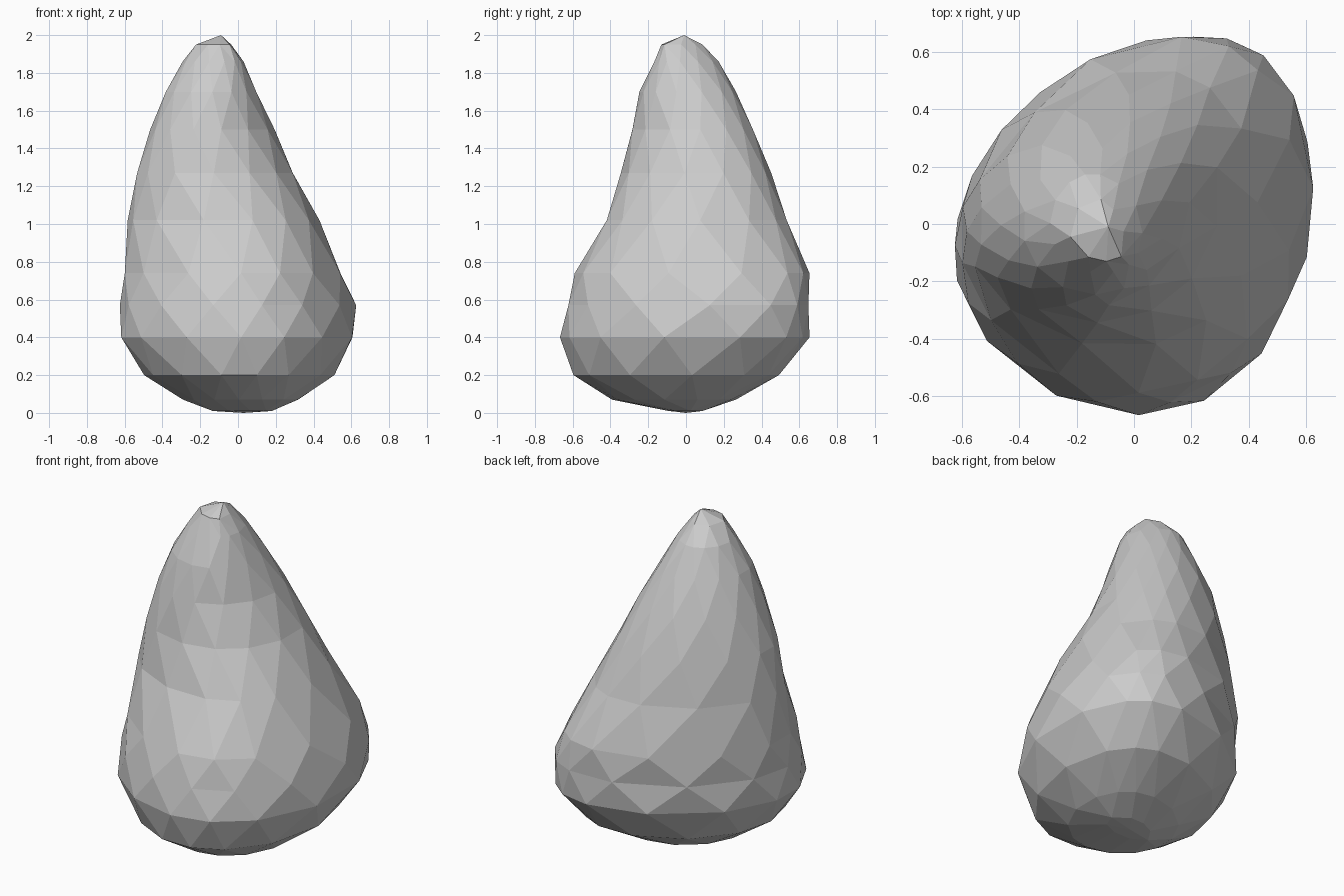
import bpy, bmesh, math

if "Cube" in bpy.data.objects:
    bpy.data.objects.remove(bpy.data.objects["Cube"])

SIDES = 14
# Height, then reach of the section in 8 directions (every 45 degrees from +x)
LEVELS = [
    (0.01, .19, .14, .10, .08, .14, .12, .10, .14),
    (0.07, .33, .31, .27, .23, .31, .35, .40, .36),
    (0.20, .50, .57, .50, .43, .51, .55, .61, .56),
    (0.40, .61, .74, .655, .54, .65, .64, .67, .65),
    (0.57, .61, .75, .66, .55, .645, .62, .64, .62),
    (0.74, .545, .70, .655, .55, .63, .58, .59, .58),
    (1.02, .41, .54, .54, .52, .59, .52, .42, .44),
    (1.27, .28, .42, .44, .49, .535, .48, .33, .30),
    (1.50, .185, .29, .355, .43, .46, .42, .285, .20),
    (1.70, .10, .17, .265, .34, .39, .345, .245, .15),
    (1.86, .03, .06, .18, .26, .295, .255, .17, .09),
    (1.95, -.03, -.02, .10, .17, .23, .20, .13, .05),
]


def section_point(reach, a):
    """Boundary point whose outward normal points at angle a."""
    h = sum(reach) / 8
    dh = 0.0
    for n, damp in ((1, 1), (2, 1), (3, 0.6)):
        c = sum(r * math.cos(n * i * math.pi / 4) for i, r in enumerate(reach)) / 4 * damp
        s = sum(r * math.sin(n * i * math.pi / 4) for i, r in enumerate(reach)) / 4 * damp
        h += c * math.cos(n * a) + s * math.sin(n * a)
        dh += n * (s * math.cos(n * a) - c * math.sin(n * a))
    return (h * math.cos(a) - dh * math.sin(a), h * math.sin(a) + dh * math.cos(a))


bm = bmesh.new()
rings = []
for k, (z, *reach) in enumerate(LEVELS):
    shift = 0.5 * (k % 2)
    n_pts = [section_point(reach, 2 * math.pi * (i + shift) / SIDES) for i in range(SIDES)]
    rings.append([bm.verts.new((x, y, z)) for x, y in n_pts])

# Staggered triangular facets between the rings
for k in range(len(rings) - 1):
    lo, hi = rings[k], rings[k + 1]
    for i in range(SIDES):
        j = (i + 1) % SIDES
        if k % 2 == 0:
            bm.faces.new((lo[i], lo[j], hi[i]))
            bm.faces.new((lo[j], hi[j], hi[i]))
        else:
            bm.faces.new((lo[i], lo[j], hi[j]))
            bm.faces.new((lo[i], hi[j], hi[i]))

# Pointed crown and shallow underside
for ring, tip in ((rings[0], (0.03, 0.0, 0.0)), (rings[-1], (-0.09, -0.01, 2.0))):
    v = bm.verts.new(tip)
    for i in range(SIDES):
        bm.faces.new((ring[i], ring[(i + 1) % SIDES], v))

# Merge slivers near the tips, then fuse nearly flat neighbours into broad facets
bmesh.ops.remove_doubles(bm, verts=rings[0] + rings[-1], dist=0.05)
bmesh.ops.dissolve_limit(bm, angle_limit=math.radians(5), verts=bm.verts[:], edges=bm.edges[:])
bmesh.ops.recalc_face_normals(bm, faces=bm.faces[:])
mesh = bpy.data.meshes.new("boulder")
bm.to_mesh(mesh)
bm.free()
boulder = bpy.data.objects.new("boulder", mesh)
bpy.context.collection.objects.link(boulder)
